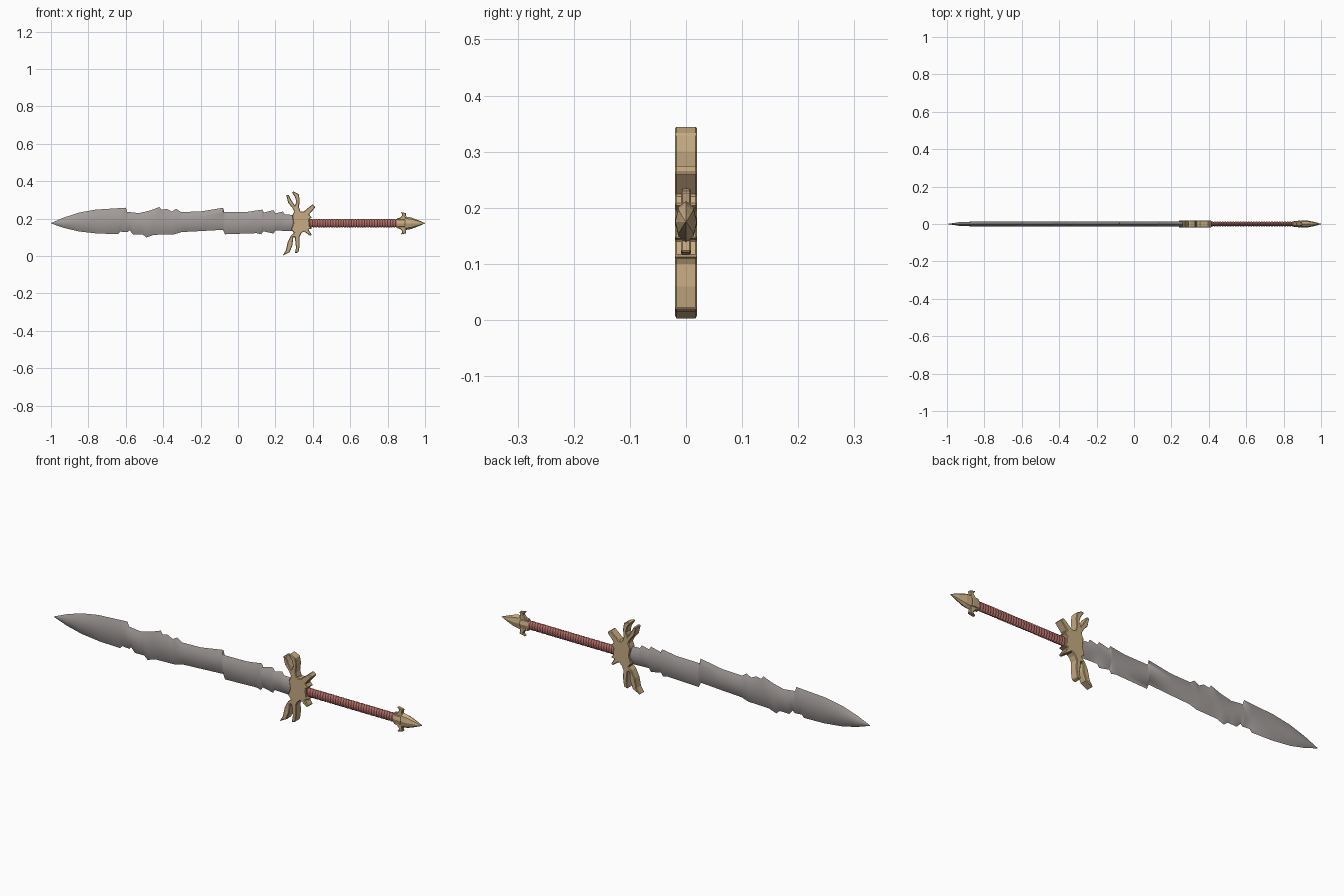
import bpy, bmesh, math

if "Cube" in bpy.data.objects:
    bpy.data.objects.remove(bpy.data.objects["Cube"])

ZC = 0.175  # height of the sword's axis


def material(name, rgb):
    m = bpy.data.materials.new(name)
    m.diffuse_color = (*rgb, 1)
    m.use_nodes = True
    m.node_tree.nodes["Principled BSDF"].inputs["Base Color"].default_value = m.diffuse_color
    return m


STEEL = material("grey steel", (0.37, 0.34, 0.33))
BRASS = material("old brass", (0.57, 0.41, 0.22))
RED = material("red leather", (0.47, 0.16, 0.14))


def make(name, verts, faces, mat, smooth=None):
    me = bpy.data.meshes.new(name)
    me.from_pydata(verts, [], faces)
    bm = bmesh.new()
    bm.from_mesh(me)
    bmesh.ops.remove_doubles(bm, verts=bm.verts, dist=1e-6)
    bmesh.ops.recalc_face_normals(bm, faces=bm.faces)
    bm.to_mesh(me)
    bm.free()
    me.materials.append(mat)
    ob = bpy.data.objects.new(name, me)
    bpy.context.collection.objects.link(ob)
    if smooth:
        bpy.ops.object.select_all(action='DESELECT')
        ob.select_set(True)
        bpy.context.view_layer.objects.active = ob
        bpy.ops.object.shade_smooth_by_angle(angle=math.radians(smooth))
    return ob


def plate(name, outline, half, mat, bevel):
    """Extruded side profile in the xz plane with chamfered rims."""
    n = len(outline)
    verts = [(x, y, z) for y in (-half, half) for x, z in outline]
    faces = [list(range(n)), list(range(n, 2 * n))]
    faces += [(i, (i + 1) % n, n + (i + 1) % n, n + i) for i in range(n)]
    ob = make(name, verts, faces, mat)
    mod = ob.modifiers.new("chamfer", 'BEVEL')
    mod.width, mod.segments = bevel, 1
    mod.limit_method, mod.angle_limit = 'ANGLE', math.radians(50)
    return ob


def tube(name, rings, sides, mat, smooth=None):
    """Elliptical rings (x, half depth, half height) lofted along x."""
    verts, faces = [], []
    for x, ry, rz in rings:
        for k in range(sides):
            a = 2 * math.pi * k / sides
            verts.append((x, ry * math.cos(a), ZC + rz * math.sin(a)))
    for r in range(len(rings) - 1):
        for k in range(sides):
            a, b = r * sides + k, r * sides + (k + 1) % sides
            faces.append((a, b, b + sides, a + sides))
    faces += [list(range(sides)), list(range(len(verts) - sides, len(verts)))]
    return make(name, verts, faces, mat, smooth)


def interp(pts, x):
    for (x0, z0), (x1, z1) in zip(pts, pts[1:]):
        if x0 <= x <= x1:
            return z0 + (z1 - z0) * (x - x0) / (x1 - x0)
    return pts[-1][1]


# Blade: ragged upper and lower edges, lens cross-section
upper = [(-1, .176), (-.93, .206), (-.85, .232), (-.76, .248), (-.6, .258), (-.592, .236),
         (-.53, .229), (-.47, .243), (-.42, .262), (-.41, .247), (-.38, .252), (-.355, .238),
         (-.33, .252), (-.305, .235), (-.2, .238), (-.08, .258), (-.074, .234), (.05, .236),
         (.13, .248), (.137, .232), (.19, .245), (.2, .228), (.24, .238), (.25, .222), (.32, .218)]
lower = [(-1, .174), (-.93, .150), (-.85, .131), (-.75, .120), (-.64, .117), (-.63, .130),
         (-.59, .127), (-.58, .137), (-.56, .115), (-.51, .116), (-.49, .099), (-.45, .113),
         (-.34, .116), (-.3, .128), (-.2, .133), (-.08, .140), (-.07, .116), (.1, .122),
         (.125, .116), (.135, .132), (.19, .120), (.2, .136), (.32, .132)]
xs = sorted({p[0] for p in upper + lower})
ROWS = 9
verts, faces = [], []
for x in xs:
    lo, hi = interp(lower, x), interp(upper, x)
    thick = 0.013 * min(1, (x + 1) / 0.09 + 0.02)
    for side in (-1, 1):
        for j in range(ROWS):
            t = j / (ROWS - 1)
            verts.append((x, side * thick * (1 - (2 * t - 1) ** 2), lo + (hi - lo) * t))
for i in range(len(xs) - 1):
    for s in range(2):
        for j in range(ROWS - 1):
            a = i * 2 * ROWS + s * ROWS + j
            b = a + 2 * ROWS
            faces.append((a, b, b + 1, a + 1))
make("blade", verts, faces, STEEL, 40)

# Guard: hub with claw-like prongs
plate("guard", [
    (.290, .215), (.300, .238), (.290, .258), (.268, .285), (.258, .325), (.270, .328),
    (.284, .300), (.304, .270), (.312, .290), (.305, .315), (.288, .340), (.296, .345),
    (.324, .332), (.330, .300), (.326, .262), (.334, .238), (.352, .238), (.398, .276),
    (.415, .262), (.380, .222), (.394, .206), (.380, .195), (.384, .158), (.395, .146),
    (.376, .142), (.394, .114), (.386, .108), (.352, .132), (.338, .120), (.328, .100),
    (.330, .060), (.324, .020), (.304, .014), (.310, .045), (.304, .100), (.294, .100),
    (.292, .060), (.276, .020), (.238, .001), (.256, .030), (.266, .075), (.284, .110),
    (.300, .124), (.284, .140), (.296, .175)], 0.02, BRASS, 0.003)

# Handle: ribbed leather grip
rings, RIBS = [], 36
for i in range(RIBS):
    x = 0.37 + 0.5 * i / RIBS
    w = 0.5 / RIBS
    rings += [(x, .0105, .0200), (x + w * .25, .0125, .0225), (x + w * .75, .0125, .0225)]
tube("handle", rings + [(.87, .0105, .0200)], 16, RED, 30)

# Pommel: collar and faceted spear point
tube("pommel_collar", [(.848, .012, .022), (.856, .016, .026), (.885, .018, .026),
                       (.905, .016, .024)], 8, BRASS)
tube("pommel_point", [(.888, .014, .024), (.898, .020, .036), (.925, .019, .031),
                      (.965, .011, .016), (1.0, .001, .001)], 8, BRASS)

# Pommel fins: small barbs above and below
for name, s in (("upper_pommel_fin", 1), ("lower_pommel_fin", -1)):
    prof = [(.850, .010), (.850, .028), (.868, .030), (.880, .046), (.868, .060),
            (.900, .054), (.896, .034), (.910, .010)]
    plate(name, [(x, ZC + s * z) for x, z in prof], 0.009, BRASS, 0.003)
